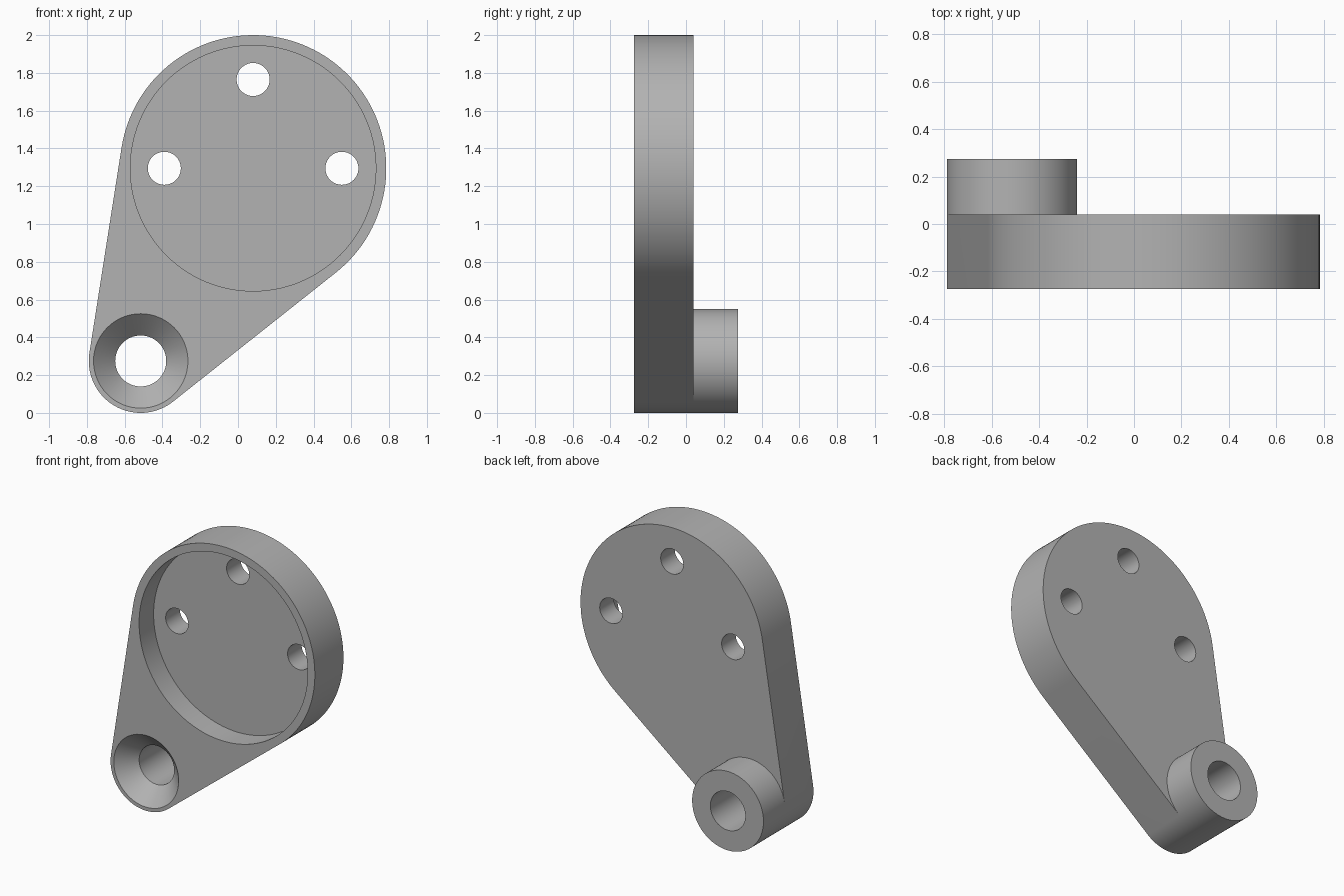
import bpy, bmesh, math
from mathutils import Vector

if "Cube" in bpy.data.objects:
    bpy.data.objects.remove(bpy.data.objects["Cube"])

BIG, BIG_R = Vector((0.08, 1.295)), 0.705
SMALL, SMALL_R = Vector((-0.515, 0.275)), 0.275
FRONT, PLATE_BACK, BOSS_BACK = -0.275, 0.04, 0.275

metal = bpy.data.materials.new("grey metal")
metal.diffuse_color = (0.45, 0.45, 0.45, 1)
metal.use_nodes = True
metal.node_tree.nodes["Principled BSDF"].inputs["Base Color"].default_value = metal.diffuse_color


def arc(c, r, a0, a1, n):
    """n + 1 points along an arc in the x-z plane."""
    return [(c.x + r * math.cos(a0 + (a1 - a0) * i / n),
             c.y + r * math.sin(a0 + (a1 - a0) * i / n)) for i in range(n + 1)]


def make_object(name, bm):
    bmesh.ops.recalc_face_normals(bm, faces=bm.faces[:])
    mesh = bpy.data.meshes.new(name)
    bm.to_mesh(mesh)
    bm.free()
    mesh.materials.append(metal)
    ob = bpy.data.objects.new(name, mesh)
    bpy.context.collection.objects.link(ob)
    return ob


def lathe_cutter(name, c, profile, n):
    """Closed solid turned about the y axis from (y, radius) pairs."""
    bm = bmesh.new()
    rings = [[bm.verts.new((x, y, z)) for x, z in arc(c, r, 0, math.tau, n)[:-1]]
             for y, r in profile]
    for a, b in zip(rings, rings[1:]):
        for i in range(n):
            j = (i + 1) % n
            bm.faces.new((a[i], a[j], b[j], b[i]))
    bm.faces.new(rings[0])
    bm.faces.new(rings[-1])
    ob = make_object(name, bm)
    ob.hide_render = True
    return ob


# Arm body: two arcs joined by tangent lines
d = BIG - SMALL
mid = math.atan2(d.y, d.x)
half = math.acos((SMALL_R - BIG_R) / d.length)
big_arc = arc(BIG, BIG_R, mid - half, mid + half, 80)
small_arc = arc(SMALL, SMALL_R, mid + half, mid + math.tau - half, 36)
inner_arc = arc(SMALL, SMALL_R, mid - half, mid + half, 60)[1:-1]

bm = bmesh.new()
outline = big_arc + small_arc
front = [bm.verts.new((x, FRONT, z)) for x, z in outline]
back = [bm.verts.new((x, PLATE_BACK, z)) for x, z in outline]
inner = [bm.verts.new((x, PLATE_BACK, z)) for x, z in inner_arc]
n = len(outline)
for i in range(n):
    j = (i + 1) % n
    bm.faces.new((front[i], front[j], back[j], back[i]))
bm.faces.new(front)
k = len(big_arc)
bm.faces.new(back[:k + 1] + inner[::-1] + [back[-1]])

# Round boss rising from the back, flush with the small end
base = back[k:] + inner
top = [bm.verts.new((v.co.x, BOSS_BACK, v.co.z)) for v in base]
for i in range(len(base)):
    j = (i + 1) % len(base)
    bm.faces.new((base[i], base[j], top[j], top[i]))
bm.faces.new(top)
arm = make_object("crank_arm", bm)

# Round recess, three bolt holes and countersunk shaft bore
cutters = [
    lathe_cutter("recess_cutter", BIG, [(-0.4, 0.65), (-0.115, 0.65)], 112),
    lathe_cutter("bore_cutter", SMALL,
                 [(-0.295, 0.27), (-0.16, 0.135), (0.4, 0.135)], 64),
]
for dx, dz in ((0, 0.47), (-0.47, 0), (0.47, 0)):
    cutters.append(lathe_cutter("bolt_hole_cutter", BIG + Vector((dx, dz)),
                                [(-0.2, 0.0875), (0.2, 0.0875)], 40))

bpy.context.view_layer.objects.active = arm
for c in cutters:
    mod = arm.modifiers.new("cut", 'BOOLEAN')
    mod.operation, mod.solver, mod.object = 'DIFFERENCE', 'EXACT', c
    bpy.ops.object.modifier_apply(modifier=mod.name)
for c in cutters:
    bpy.data.objects.remove(c)

# Smooth walls with crisp rims
bpy.ops.object.select_all(action='DESELECT')
arm.select_set(True)
bpy.ops.object.shade_smooth_by_angle(angle=math.radians(25))
